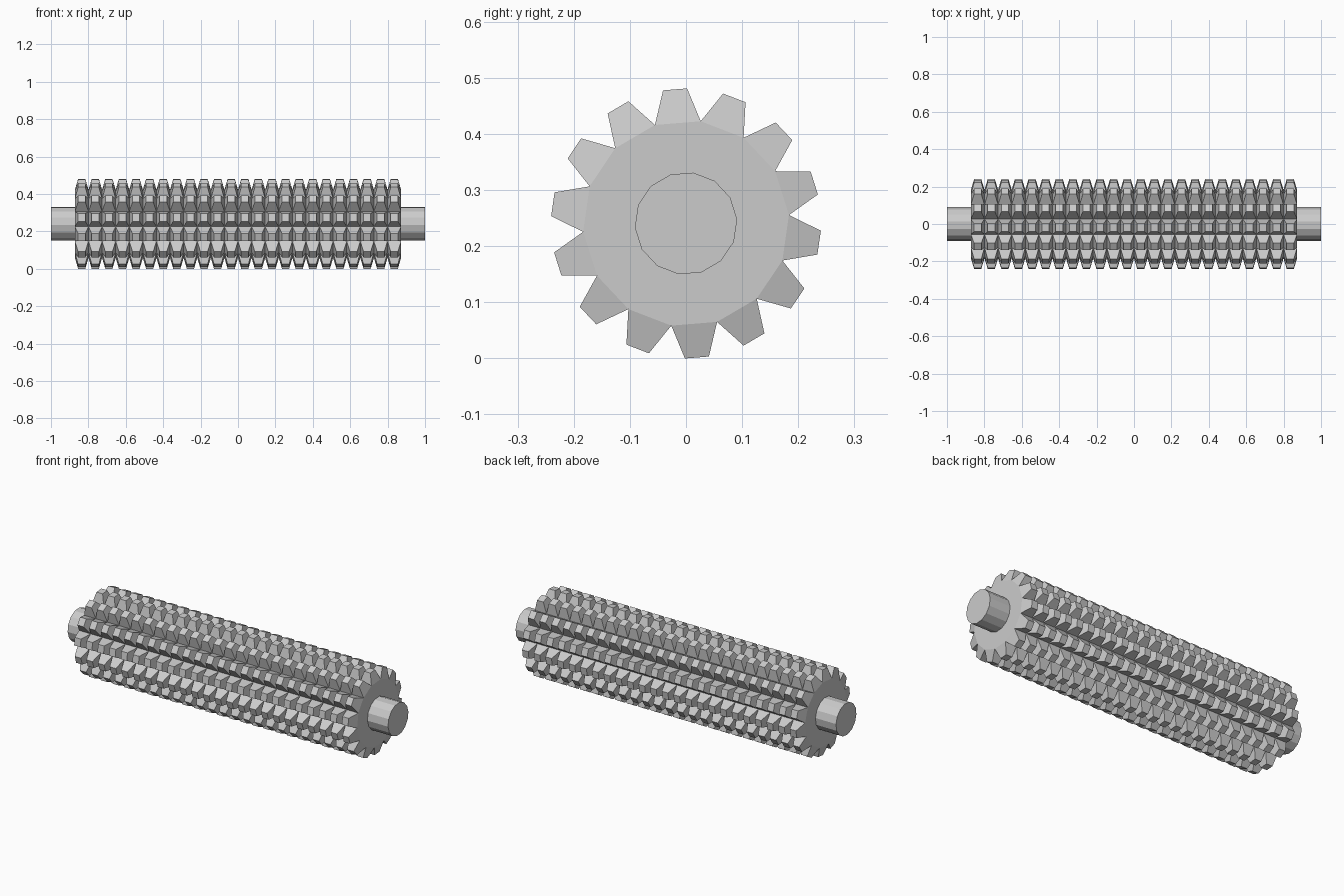
import bpy, bmesh
from math import sin, cos, radians, tau
from mathutils import Vector

if "Cube" in bpy.data.objects:
    bpy.data.objects.remove(bpy.data.objects["Cube"])

SIDES = 14           # sides of the core and shaft
ROWS = 24            # tooth rows along the roller
HALF = 0.872         # half length of the toothed body
CORE_R, SHAFT_R, TIP_R = 0.184, 0.0914, 0.2397
CENTRE_Z = 0.2405
PHASE = radians(8.2)
TAPER = 0.525        # tooth tip size relative to its base

bm = bmesh.new()


def ring(x, r):
    return [bm.verts.new((x, r * sin(PHASE + i * tau / SIDES),
                          r * cos(PHASE + i * tau / SIDES)))
            for i in range(SIDES)]


def bridge(a, b):
    return [bm.faces.new((a[i], a[(i + 1) % SIDES], b[(i + 1) % SIDES], b[i]))
            for i in range(SIDES)]


# Rings: left shaft, core divided into rows, right shaft
xs = [-HALF + 2 * HALF * i / ROWS for i in range(ROWS + 1)]
core = [ring(x, CORE_R) for x in xs]
left = [ring(-1, SHAFT_R), ring(-HALF, SHAFT_R)]
right = [ring(HALF, SHAFT_R), ring(1, SHAFT_R)]

# Shaft ends and flat core ends
bm.faces.new(left[0])
bridge(left[0], left[1])
bridge(left[1], core[0])
bridge(core[-1], right[0])
bridge(right[0], right[1])
bm.faces.new(right[1])

# Core panels, each pulled out into a tapered tooth
panels = [f for a, b in zip(core, core[1:]) for f in bridge(a, b)]
bmesh.ops.recalc_face_normals(bm, faces=bm.faces[:])
for panel in panels:
    base = panel.calc_center_median()
    out = Vector((0, base.y, base.z)).normalized()
    rise = TIP_R - Vector((base.y, base.z)).length
    tip = bmesh.ops.extrude_discrete_faces(bm, faces=[panel])["faces"][0]
    # separate tip, then walls joining it to the core
    for v in tip.verts:
        v.co = base + (v.co - base) * TAPER + out * rise

bmesh.ops.remove_doubles(bm, verts=bm.verts[:], dist=1e-5)
bmesh.ops.recalc_face_normals(bm, faces=bm.faces[:])

mesh = bpy.data.meshes.new("toothed_roller")
bm.to_mesh(mesh)
bm.free()
roller = bpy.data.objects.new("toothed_roller", mesh)
roller.location.z = CENTRE_Z
bpy.context.collection.objects.link(roller)
